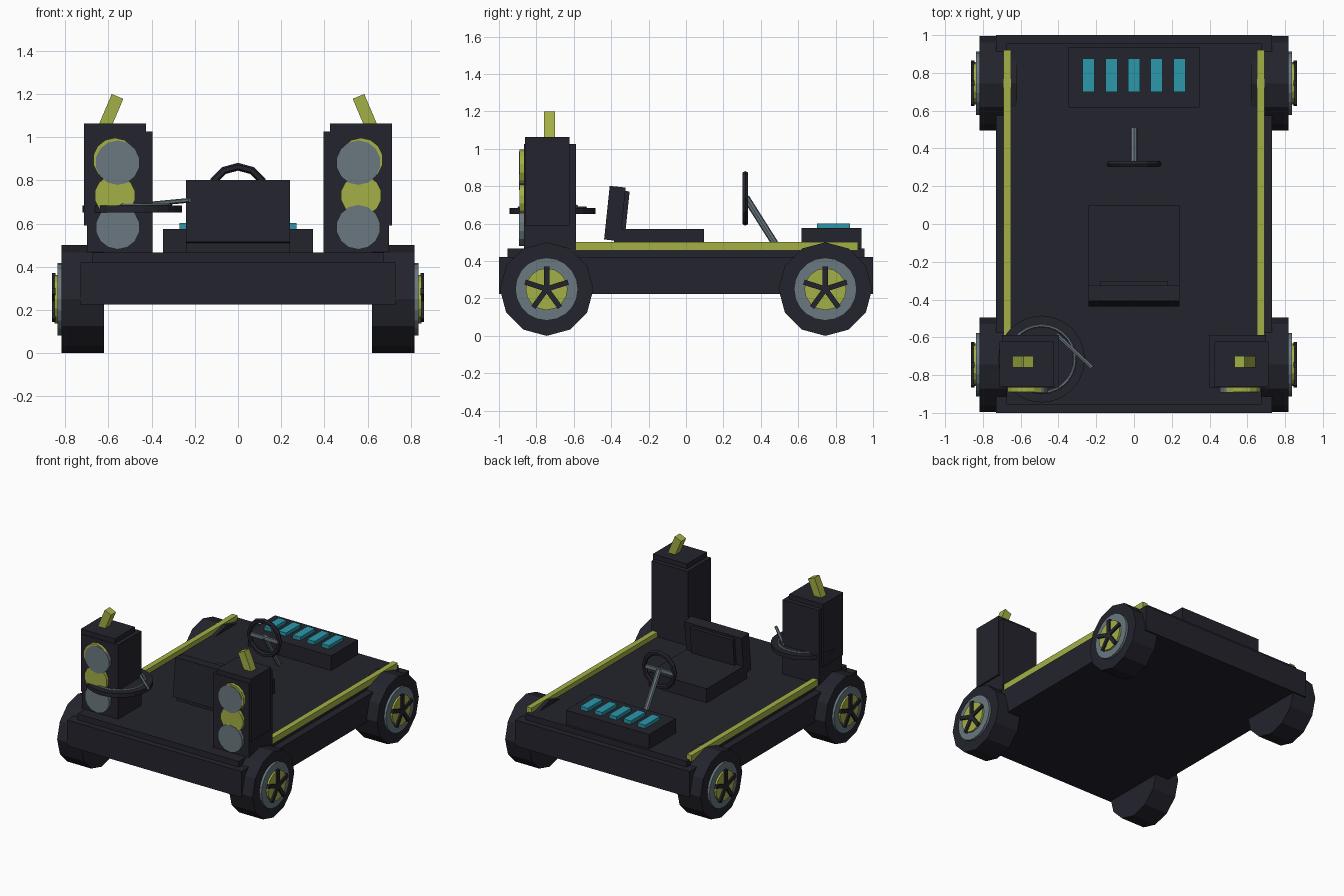
import bpy, math
from mathutils import Vector, Matrix

if "Cube" in bpy.data.objects:
    bpy.data.objects.remove(bpy.data.objects["Cube"])


def material(name, rgb):
    m = bpy.data.materials.new(name)
    m.diffuse_color = (*rgb, 1)
    m.use_nodes = True
    m.node_tree.nodes["Principled BSDF"].inputs["Base Color"].default_value = m.diffuse_color
    return m


DARK = material("charcoal", (0.017, 0.017, 0.026))
LIME = material("lime", (0.37, 0.43, 0.06))
GREY = material("steel grey", (0.145, 0.19, 0.215))
TEAL = material("teal", (0.025, 0.31, 0.40))


def finish(name, mat):
    ob = bpy.context.object
    ob.name = name
    ob.data.materials.append(mat)
    return ob


def box(name, mat, x, y, z, rot=(0, 0, 0)):
    """Box from (min, max) ranges, turned about its own centre."""
    bpy.ops.mesh.primitive_cube_add(size=1)
    ob = finish(name, mat)
    ob.data.transform(Matrix.Diagonal([r[1] - r[0] for r in (x, y, z)] + [1]))
    ob.location = [(r[0] + r[1]) / 2 for r in (x, y, z)]
    ob.rotation_euler = rot
    return ob


def disc(name, mat, a, b, r, sides, turn=0.0):
    """Cylinder from point a to point b."""
    a, b = Vector(a), Vector(b)
    d = b - a
    bpy.ops.mesh.primitive_cylinder_add(vertices=sides, radius=r, depth=d.length)
    ob = finish(name, mat)
    ob.data.transform(Matrix.Rotation(turn, 4, 'Z'))
    ob.rotation_euler = d.to_track_quat('Z', 'Y').to_euler()
    ob.location = (a + b) / 2
    return ob


def ring(name, mat, loc, r, t, sides, minor, rot=(0, 0, 0)):
    bpy.ops.mesh.primitive_torus_add(major_radius=r, minor_radius=t, major_segments=sides,
                                     minor_segments=minor, location=loc, rotation=rot)
    return finish(name, mat)


def span(s, a, b):
    return tuple(sorted((s * a, s * b)))


# Deck
box("chassis", DARK, (-.73, .73), (-1, 1), (.225, .422))
box("deck_plate", DARK, (-.675, .675), (-.955, .955), (.42, .466))

# Wheels with rim, hub disc and five spokes
for s in (-1, 1):
    for y in (-.745, .745):
        disc("tyre", DARK, (s * .62, y, .25), (s * .818, y, .25), .25, 12)
        disc("rim", GREY, (s * .80, y, .25), (s * .836, y, .25), .168, 20)
        disc("hub_disc", LIME, (s * .82, y, .25), (s * .85, y, .25), .112, 16)
        for k in range(5):
            a = math.radians(90 + 72 * k)
            c = Vector((s * .853, y + .06 * math.cos(a), .25 + .06 * math.sin(a)))
            box("spoke", DARK, (c.x - .009, c.x + .009), (c.y - .061, c.y + .061),
                (c.z - .014, c.z + .014), (a, 0, 0))

# Side rails, speaker towers with round lamps and top levers
for s in (-1, 1):
    box("side_rail", LIME, span(s, .65, .692), (-.62, .92), (.455, .502))
    box("tower_body", DARK, span(s, .397, .70), (-.866, -.588), (.46, 1.027))
    box("tower_shell", DARK, span(s, .427, .713), (-.862, -.622), (.59, 1.063))
    for z, r in ((.895, .102), (.73, .095)):
        disc("lime_lamp", LIME, (s * .57, -.85, z), (s * .57, -.889, z), r, 14)
    for z in (.882, .583):
        disc("grey_lamp", GREY, (s * .557, -.85, z), (s * .557, -.892, z), .103, 14)
    box("tower_lever", LIME, span(s, .56, .618), (-.76, -.70), (1.035, 1.195),
        (0, -s * math.radians(23), 0))

# Turntable platter with groove ring and arm
disc("platter", DARK, (-.49, -.715, .652), (-.49, -.715, .683), .23, 24)
ring("platter_ring", GREY, (-.49, -.715, .685), .177, .008, 28, 6)
disc("platter_arm", GREY, (-.41, -.585, .69), (-.222, -.76, .708), .011, 6)

# Seat
box("seat_base", DARK, (-.24, .24), (-.385, .097), (.46, .572))
tilt = (math.radians(-6), 0, 0)
box("seat_back", DARK, (-.24, .24), (-.423, -.337), (.51, .798), tilt)
box("seat_back_cushion", DARK, (-.18, .18), (-.36, -.313), (.55, .775), tilt)

# Steering wheel and column
ring("steering_wheel", DARK, (0, .317, .735), .128, .018, 12, 6, (math.pi / 2, 0, 0))
box("steering_crossbar", GREY, (-.125, .125), (.309, .325), (.722, .748))
disc("steering_column", GREY, (0, .32, .74), (0, .497, .46), .019, 8)

# Console with five keys
box("console", DARK, (-.347, .347), (.618, .938), (.46, .576))
for i in range(-2, 3):
    box("console_key", TEAL, (i * .12 - .032, i * .12 + .032), (.70, .876), (.57, .602))
